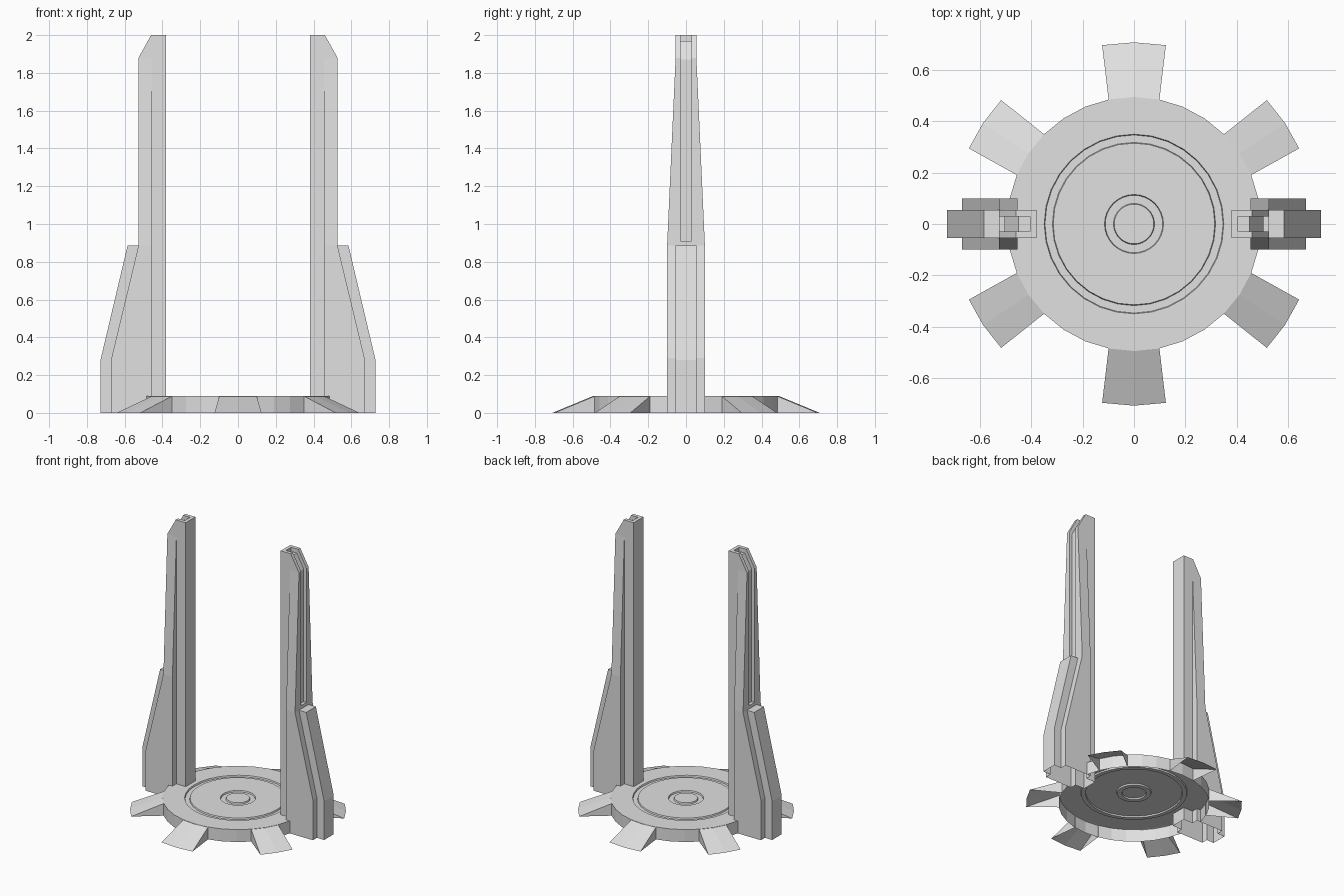
import bpy, bmesh
from math import sin, cos, radians, tau

if "Cube" in bpy.data.objects:
    bpy.data.objects.remove(bpy.data.objects["Cube"])

grey = bpy.data.materials.new("plain grey")
grey.use_nodes = True
COLOUR = (0.75, 0.75, 0.75, 1)
grey.diffuse_color = COLOUR
grey.node_tree.nodes["Principled BSDF"].inputs["Base Color"].default_value = COLOUR


def finish(bm, name):
    bmesh.ops.recalc_face_normals(bm, faces=bm.faces)
    mesh = bpy.data.meshes.new(name)
    bm.to_mesh(mesh)
    bm.free()
    mesh.materials.append(grey)
    obj = bpy.data.objects.new(name, mesh)
    bpy.context.collection.objects.link(obj)
    return obj


def extrude(points, offset):
    """Solid made by sweeping a flat outline along offset."""
    bm = bmesh.new()
    face = bm.faces.new([bm.verts.new(p) for p in points])
    new = bmesh.ops.extrude_face_region(bm, geom=[face], use_keep_orig=True)
    verts = [v for v in new["geom"] if isinstance(v, bmesh.types.BMVert)]
    bmesh.ops.translate(bm, verts=verts, vec=offset)
    return bm


def slab(profile, half):
    """Side profile (x, z) swept evenly across y."""
    return extrude([(x, -half, z) for x, z in profile], (0, 2 * half, 0))


def apply(obj, kind, **settings):
    mod = obj.modifiers.new(kind.lower(), kind)
    for key, value in settings.items():
        setattr(mod, key, value)
    bpy.context.view_layer.objects.active = obj
    bpy.ops.object.modifier_apply(modifier=mod.name)


def combine(obj, tool, operation):
    apply(obj, "BOOLEAN", operation=operation, object=tool, solver="EXACT")
    bpy.data.objects.remove(tool)


def open_bottom(obj):
    """Remove the faces resting on the ground, leaving a hollow shell."""
    bm = bmesh.new()
    bm.from_mesh(obj.data)
    bm.normal_update()
    bottom = [f for f in bm.faces
              if f.normal.z < -.9 and f.calc_center_median().z < .01]
    bmesh.ops.delete(bm, geom=bottom, context="FACES")
    bm.to_mesh(obj.data)
    bm.free()


# Pylon body: broad tapering blade with its lower flare
bm = slab([(.455, 0), (.67, 0), (.67, .29), (.527, .885),
           (.527, 1.88), (.46, 2), (.455, 2)], .1)
for z in (.885, 1.88):
    bmesh.ops.bisect_plane(bm, geom=bm.verts[:] + bm.edges[:] + bm.faces[:],
                           plane_co=(0, 0, z), plane_no=(0, 0, 1))
for v in bm.verts:
    t = min(max(v.co.z - .885, 0) / .995, 1)
    v.co.y *= 1 - .45 * t
pylon = finish(bm, "pylons")

# Inner spine and outer buttress
spine = finish(slab([(.38, 0), (.46, 0), (.46, 2), (.38, 2)], .055), "spine")
buttress = finish(slab([(.5, 0), (.728, 0), (.728, .28),
                        (.585, .885), (.5, .885)], .055), "buttress")
combine(pylon, spine, "UNION")
combine(pylon, buttress, "UNION")

# Channel running up the outer edge and over the top
channel = finish(slab([(.405, 2.1), (.405, 1.97), (.45, 1.97), (.505, 1.87),
                       (.505, .91), (.6, .91), (.6, 2.1)], .03), "channel")
combine(pylon, channel, "DIFFERENCE")
open_bottom(pylon)
apply(pylon, "MIRROR")

# Platform disc with two shallow ring grooves
TOP, DEEP, LEAN = .09, .01, .003
outline = [(0, 0), (.495, 0), (.495, TOP)]
for outer, inner in ((.35, .315), (.115, .077)):
    outline += [(outer, TOP), (outer - LEAN, TOP - DEEP),
                (inner + LEAN, TOP - DEEP), (inner, TOP)]
outline.append((0, TOP))
bm = bmesh.new()
verts = [bm.verts.new((r, 0, z)) for r, z in outline]
edges = [bm.edges.new(pair) for pair in zip(verts, verts[1:])]
bmesh.ops.spin(bm, geom=verts + edges, cent=(0, 0, 0), axis=(0, 0, 1),
               angle=tau, steps=32)
bmesh.ops.remove_doubles(bm, verts=bm.verts, dist=.0001)
platform = finish(bm, "platform")

# Sockets in the platform where the pylons stand
foot = [(.38, -.055), (.455, -.055), (.455, -.1), (.6, -.1),
        (.6, .1), (.455, .1), (.455, .055), (.38, .055)]
for side in (-1, 1):
    socket = finish(extrude([(side * x, y, -.1) for x, y in foot], (0, 0, .3)), "socket")
    combine(platform, socket, "DIFFERENCE")
open_bottom(platform)

# Six hollow access ramps: a sloping deck with two side walls
ramps = [(a, 11.6, 10.1) for a in (90, 270)]
ramps += [(a, 11.2, 9.2) for a in (33.8, 146.2, 213.8, 326.2)]
for i, (angle, inner, outer) in enumerate(ramps):
    bm = bmesh.new()
    rows = []
    for t in (-1, 0, 1):
        row = []
        for r, spread, z in ((.49, inner, 0), (.49, inner, TOP), (.708, outer, 0)):
            a = radians(angle + t * spread)
            row.append(bm.verts.new((r * cos(a), r * sin(a), z)))
        rows.append(row)
    for a, b in zip(rows, rows[1:]):
        bm.faces.new((a[1], a[2], b[2], b[1]))
    bm.faces.new(rows[0])
    bm.faces.new(rows[-1])
    bm.verts.remove(rows[1][0])
    finish(bm, f"ramp_{i + 1}")
